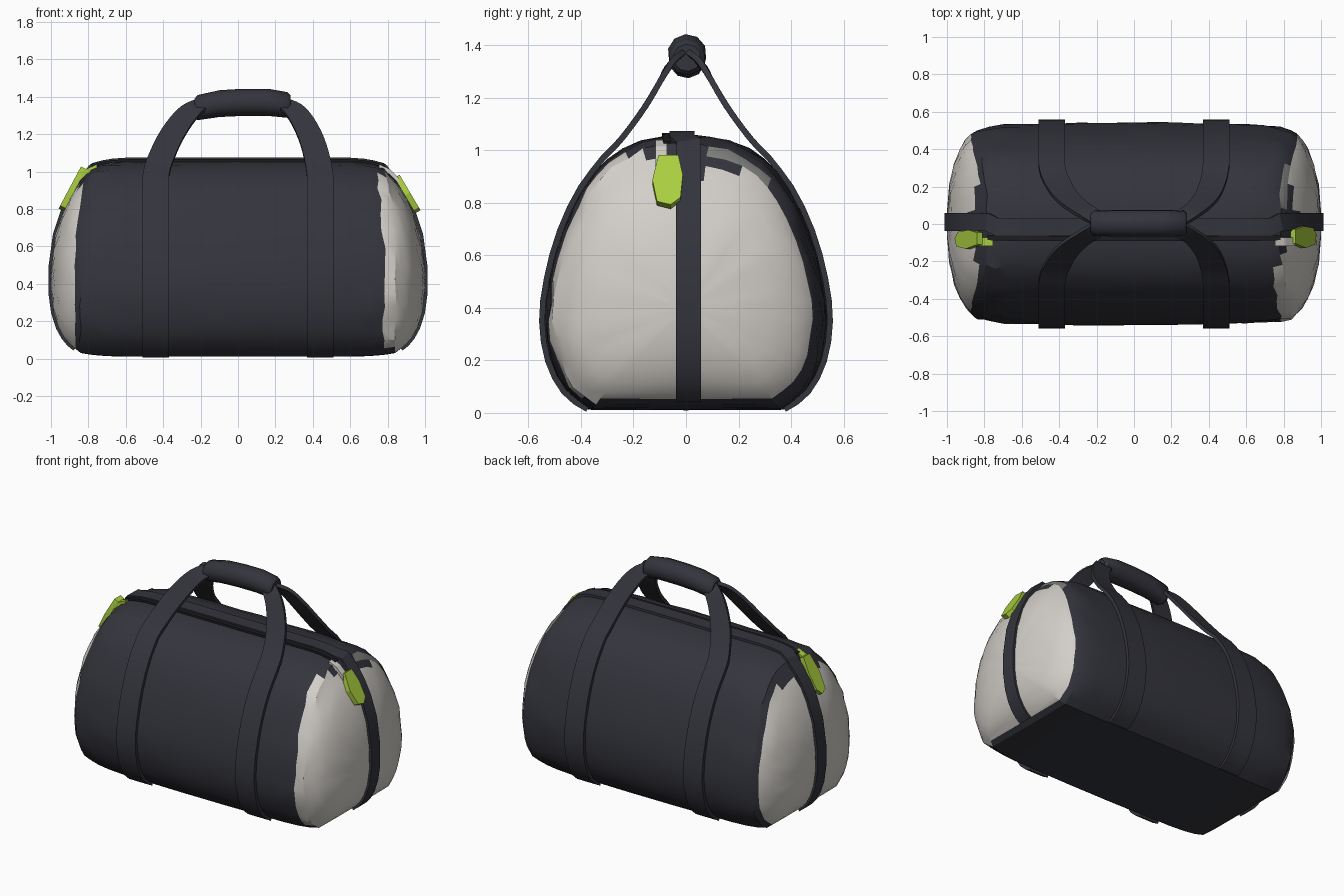
import bpy, bmesh, math, random
from mathutils import Vector

if "Cube" in bpy.data.objects:
    bpy.data.objects.remove(bpy.data.objects["Cube"])
random.seed(4)

def material(name, rgb):
    m = bpy.data.materials.new(name)
    m.diffuse_color = (*rgb, 1)
    m.use_nodes = True
    m.node_tree.nodes["Principled BSDF"].inputs["Base Color"].default_value = m.diffuse_color
    return m

NAVY = material("dark navy fabric", (0.034, 0.035, 0.046))
LIGHT = material("light grey panel", (0.65, 0.62, 0.58))
GREEN = material("lime green tag", (0.40, 0.62, 0.05))
GREY = material("mid grey patch", (0.22, 0.22, 0.21))
BLACK = material("black zip", (0.012, 0.012, 0.015))

def make(name, verts, faces, mats, smooth=30):
    me = bpy.data.meshes.new(name)
    me.from_pydata([tuple(v) for v in verts], [], faces)
    bm = bmesh.new()
    bm.from_mesh(me)
    bmesh.ops.recalc_face_normals(bm, faces=bm.faces)
    bm.to_mesh(me)
    bm.free()
    for m in mats:
        me.materials.append(m)
    ob = bpy.data.objects.new(name, me)
    bpy.context.collection.objects.link(ob)
    bpy.ops.object.select_all(action='DESELECT')
    bpy.context.view_layer.objects.active = ob
    ob.select_set(True)
    bpy.ops.object.shade_smooth_by_angle(angle=math.radians(smooth))
    return ob

def loft(name, rings, mats, smooth=30):
    n = len(rings[0])
    faces = [(i*n + j, i*n + (j+1) % n, (i+1)*n + (j+1) % n, (i+1)*n + j)
             for i in range(len(rings)-1) for j in range(n)]
    last = (len(rings)-1)*n
    faces += [tuple(range(n)), tuple(range(last, last+n))]
    return make(name, [v for r in rings for v in r], faces, mats, smooth)

def curve_through(pts, steps):
    pts = [Vector(p) for p in pts]
    ext = [2*pts[0]-pts[1]] + pts + [2*pts[-1]-pts[-2]]
    out = []
    for a, b, c, d in zip(ext, ext[1:], ext[2:], ext[3:]):
        for k in range(steps):
            t = k/steps
            out.append(0.5*(2*b + (c-a)*t + (2*a-5*b+4*c-d)*t*t + (3*b-a-3*c+d)*t**3))
    return out + [pts[-1]]

def ribbon(name, path, widths, axis, thick, mat):
    """Flat band of rectangular section following a path."""
    rings = []
    for i, p in enumerate(path):
        t = (path[min(i+1, len(path)-1)] - path[max(i-1, 0)]).normalized()
        w = (Vector(axis) - t*t.dot(Vector(axis))).normalized()
        n = t.cross(w)*thick/2
        w = w*widths[i]/2
        rings.append([p-w-n, p+w-n, p+w+n, p-w+n])
    return loft(name, rings, [mat], 30)

# Bag cross-section (y, z), front half mirrored
HALF = curve_through([(0.37, 0.012, 0), (0.46, 0.085, 0), (0.52, 0.2, 0), (0.543, 0.35, 0),
                      (0.525, 0.51, 0), (0.475, 0.69, 0), (0.395, 0.855, 0), (0.3, 0.965, 0),
                      (0.17, 1.035, 0), (0, 1.06, 0)], 2)
PROFILE = [(0, 0.01)] + [(p.x, p.y) for p in HALF] + [(-p.x, p.y) for p in reversed(HALF[:-1])]
# Stations along the bag: x, depth scale, height scale
ST = [(0, 1, 1), (0.15, 1, 1), (0.3, 0.995, 1), (0.45, 0.985, 1), (0.6, 0.98, 1), (0.7, 0.97, 0.992),
      (0.78, 0.955, 0.975), (0.84, 0.925, 0.95), (0.87, 0.885, 0.89), (0.90, 0.83, 0.83),
      (0.93, 0.74, 0.74), (0.96, 0.6, 0.6), (0.985, 0.4, 0.4), (1.0, 0.13, 0.13)]
STATIONS = [(-x, a, b) for x, a, b in reversed(ST[1:])] + ST

def place(x, sy, sz, y, z):
    y, z = y*sy, 0.4 + (z-0.4)*sz
    lean = 0.09*(max(0, z-0.5)/0.5)**2 * max(0, (abs(x)-0.6)/0.4)
    return Vector((x - math.copysign(lean, x), y, z))

# Bag body with slight fabric wrinkles
rings = []
for x, sy, sz in STATIONS:
    amp = 0.009 if 0.65 < abs(x) < 0.86 else 0.004
    ring = []
    for y, z in PROFILE:
        v = place(x, sy, sz, y, z)
        if z > 0.05:
            v += Vector([random.uniform(-amp, amp) for _ in range(3)])
            v.x = max(-1, min(1, v.x))
        ring.append(v)
    rings.append(ring)
body = loft("bag_body", rings, [NAVY, LIGHT, GREY], 25)
n = len(PROFILE)
for f in body.data.polygons:
    c = f.center
    band = f.index // n
    if f.index >= n*(len(STATIONS)-1):
        f.material_index = 1
        continue
    inner = min(abs(STATIONS[band][0]), abs(STATIONS[band+1][0]))
    front_right = c.x > 0 and c.y < -0.1 and 0.05 < c.z < 0.985
    if inner >= 0.865 and c.z < 0.905:
        f.material_index = 1
    elif inner >= 0.775 and front_right:
        f.material_index = 1
    elif 0.83 < inner < 0.865 and c.x > 0 and 0.08 < c.y < 0.3 and c.z > 0.85:
        f.material_index = 2

# Centre band: up one end, along the top, down the other end
def centre(x, sy, sz, z, y, push):
    p = place(x, sy, sz, 0, z)
    d = Vector((p.x*max(0, abs(x)-0.7)*4, 0, (p.z-0.45))).normalized()
    return p + d*push + Vector((0, y, 0))

ends = [s for s in ST if s[0] >= 0.87]
path = [centre(*s, 0.01, 0.01, 0.006) for s in ends]
path += [centre(*s, 1.06, 0.01 if abs(s[0]) > 0.8 else -0.015, 0.006) for s in reversed(STATIONS)]
path += [centre(-s[0], s[1], s[2], 0.01, 0.01, 0.006) for s in reversed(ends)]
ribbon("centre_band", path, [0.095]*len(path), (0, 1, 0), 0.016, NAVY)

# Zip line beside the band
path = [place(x, sy, sz, -0.078, 1.055) + Vector((0, 0, 0.004)) for x, sy, sz in STATIONS if abs(x) < 0.85]
ribbon("zip", path, [0.028]*len(path), (0, 1, 0), 0.014, BLACK)

# Four carrying straps: up the side, then free to the handle
for side, depth in (("front", -1), ("back", 1)):
    for hand, sx in (("left", -1), ("right", 1)):
        low = [Vector((0.44, p.x*1.005 + 0.003, max(0.014, 0.4 + (p.y-0.4)*1.012))) for p in HALF[:14]]
        free = curve_through([(0.44, 0.315, 0.972), (0.425, 0.245, 1.045), (0.385, 0.16, 1.16),
                              (0.33, 0.10, 1.26), (0.275, 0.06, 1.325), (0.215, 0.025, 1.36)], 3)
        path = low + free
        k = len(free)
        widths = [0.14]*len(low) + [0.14 - 0.055*(i/(k-1))**2 for i in range(k)]
        path = [Vector((p.x*sx + (0.028*max(0, p.z-1)/0.36 if p.z > 1 else 0), p.y*depth, p.z)) for p in path]
        ribbon(f"{side}_{hand}_strap", path, widths, (1, 0, 0), 0.022, NAVY)

# Padded handle wrap
grip = [(-0.232, 1.338, 0.05), (-0.215, 1.342, 0.065), (-0.1, 1.363, 0.069), (0.025, 1.37, 0.07),
        (0.16, 1.37, 0.07), (0.265, 1.356, 0.066), (0.282, 1.353, 0.05)]
rings = [[(x, 0.004 + 1.06*r*math.cos(a), z + 1.04*r*math.sin(a))
          for a in [math.pi/8 + k*math.pi/5 for k in range(10)]] for x, z, r in grip]
loft("handle_wrap", rings, [NAVY], 40)

# Zip pull tags, leaning with the bag ends
TAG = [(-0.6, 0), (0.7, 0), (1, 0.4), (0.85, 0.85), (0.2, 1), (-0.7, 0.93), (-1, 0.5)]
for name, top, bottom, half in (("right_tag", (0.85, -0.07, 0.975), (0.962, -0.07, 0.785), 0.058),
                                ("left_tag", (-0.825, -0.08, 1.02), (-0.945, -0.085, 0.795), 0.05)):
    top, bottom = Vector(top), Vector(bottom)
    d = bottom - top
    nrm = d.cross(Vector((0, 1, 0))).normalized()*0.016
    rings = [[top + d*v + Vector((0, u*half, 0)) + nrm*s for u, v in TAG] for s in (-1, 1)]
    loft(name, rings, [GREEN], 20)

# Zip sliders joining the tags to the zip
for name, sx in (("right_slider", 1), ("left_slider", -1)):
    rings = [[(sx*x, -0.095 + a*0.022, z + b*0.014) for a, b in ((-1, -1), (1, -1), (1, 1), (-1, 1))]
             for x, z in ((0.755, 1.025), (0.81, 1.0), (0.86, 0.95))]
    loft(name, rings, [LIGHT if sx > 0 else GREEN], 20)
